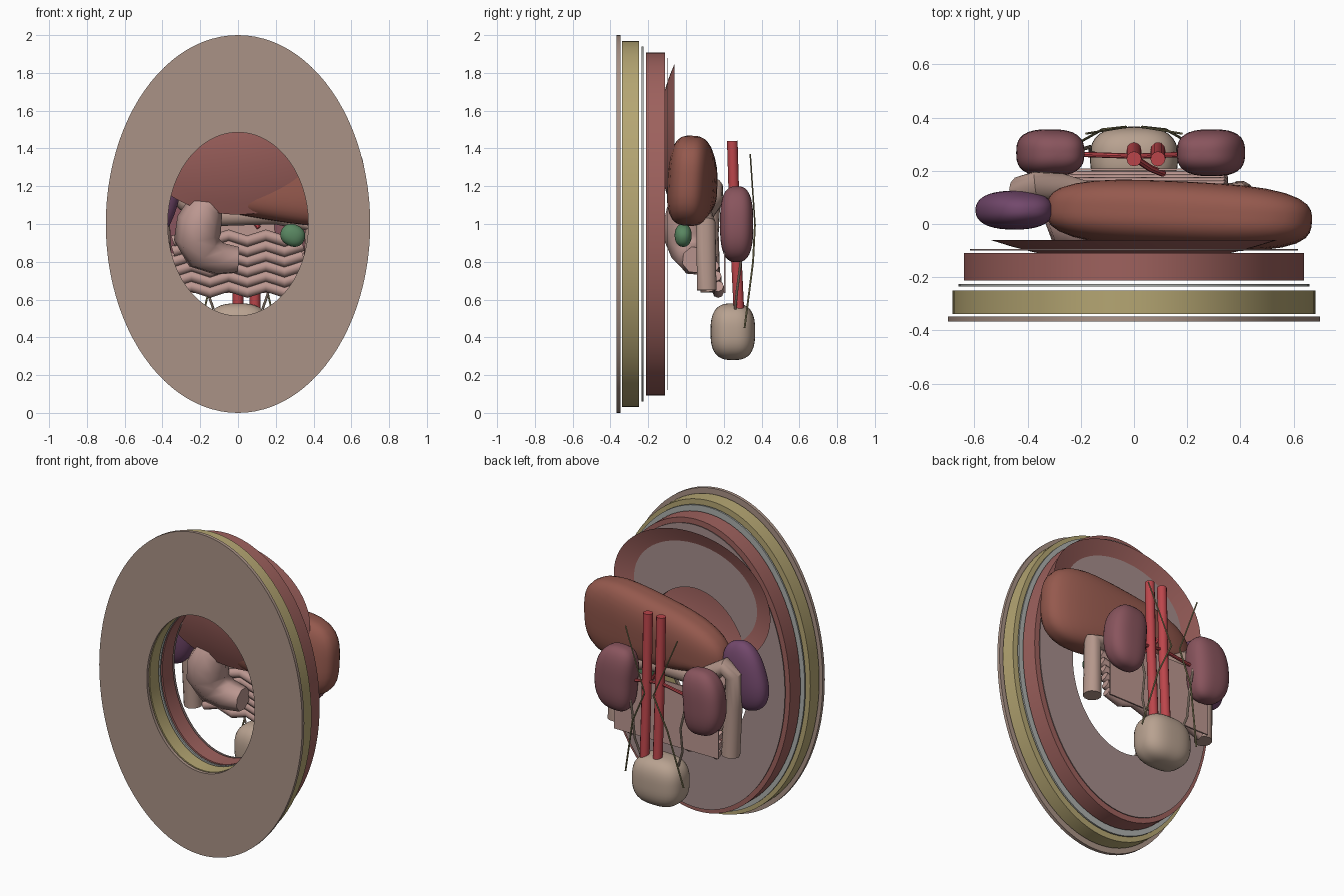
import bpy, bmesh, math
from mathutils import Vector, Matrix

if "Cube" in bpy.data.objects:
    bpy.data.objects.remove(bpy.data.objects["Cube"])

def mat(name, c):
    m = bpy.data.materials.new(name)
    m.diffuse_color = (*c, 1)
    m.use_nodes = True
    m.node_tree.nodes["Principled BSDF"].inputs["Base Color"].default_value = m.diffuse_color
    return m

SKIN = mat("skin", (.40, .29, .24)); FAT = mat("fat", (.46, .38, .17))
FASCIA = mat("fascia", (.42, .44, .42)); MUSCLE = mat("muscle", (.34, .12, .11))
LINING = mat("lining", (.38, .27, .26)); LIVER = mat("liver", (.30, .10, .075))
GUT = mat("gut", (.50, .31, .28)); COLON = mat("colon", (.46, .31, .26))
SPLEEN = mat("spleen", (.17, .065, .15)); KIDNEY = mat("kidney", (.25, .09, .11))
GALL = mat("gall", (.10, .24, .12)); VESSEL = mat("vessel", (.50, .06, .07))
BLADDER = mat("bladder", (.48, .36, .28)); NERVE = mat("nerve", (.30, .27, .13))

def add(name, bm, m, smooth=True):
    bmesh.ops.recalc_face_normals(bm, faces=bm.faces)
    me = bpy.data.meshes.new(name)
    bm.to_mesh(me); bm.free()
    ob = bpy.data.objects.new(name, me)
    bpy.context.collection.objects.link(ob)
    me.materials.append(m)
    if smooth:
        bpy.context.view_layer.objects.active = ob
        ob.select_set(True)
        bpy.ops.object.shade_smooth_by_angle(angle=math.radians(40))
        ob.select_set(False)
    return ob

def lathe(bm, rings, n=96, closed=False):
    # rings: (rx, rz, y, centre z)
    loops = [[bm.verts.new((rx * math.cos(2 * math.pi * i / n), y, cz + rz * math.sin(2 * math.pi * i / n)))
              for i in range(n)] for rx, rz, y, cz in rings]
    pairs = list(zip(loops, loops[1:])) + ([(loops[-1], loops[0])] if closed else [])
    for a, b in pairs:
        for i in range(n):
            bm.faces.new((a[i], a[(i + 1) % n], b[(i + 1) % n], b[i]))
    return loops

def wall(name, rx, rz, y0, y1, m):
    bm = bmesh.new()
    hx, hz = .372, .485
    lathe(bm, [(rx, rz, y0, 1), (rx, rz, y1, 1), (hx, hz, y1, 1), (hx, hz, y0, 1)], closed=True)
    add(name, bm, m)

def blob(name, c, r, m, n=2.0, rot=(0, 0, 0), warp=None):
    bm = bmesh.new()
    bmesh.ops.create_uvsphere(bm, u_segments=40, v_segments=24, radius=1)
    R = Matrix.Rotation(rot[2], 3, 'Z') @ Matrix.Rotation(rot[1], 3, 'Y') @ Matrix.Rotation(rot[0], 3, 'X')
    for v in bm.verts:
        p = v.co / sum(abs(k) ** n for k in v.co) ** (1 / n)
        if warp:
            p = Vector(warp(p))
        v.co = R @ Vector((p.x * r[0], p.y * r[1], p.z * r[2])) + Vector(c)
    return add(name, bm, m)

def tube(name, pts, rad, m, sides=2, smooth=True, radii=None):
    cu = bpy.data.curves.new(name, 'CURVE')
    cu.dimensions = '3D'
    cu.bevel_depth = rad
    cu.bevel_resolution = sides
    cu.use_fill_caps = True
    s = cu.splines.new('POLY')
    s.points.add(len(pts) - 1)
    for i, (p, q) in enumerate(zip(s.points, pts)):
        p.co = (*q, 1)
        p.radius = radii[i] if radii else 1
    tmp = bpy.data.objects.new(name + "_path", cu)
    bpy.context.collection.objects.link(tmp)
    me = bpy.data.meshes.new_from_object(tmp.evaluated_get(bpy.context.evaluated_depsgraph_get()))
    bpy.data.objects.remove(tmp)
    bm = bmesh.new()
    bm.from_mesh(me)
    return add(name, bm, m, smooth)

# Layers of the abdominal wall, front to back
wall("skin_layer", .70, 1.0, -.367, -.347, SKIN)
wall("fat_layer", .682, .968, -.338, -.25, FAT)
wall("fascia_layer", .66, .94, -.236, -.226, FASCIA)
wall("muscle_layer", .64, .908, -.213, -.11, MUSCLE)
wall("lining_layer", .616, .88, -.099, -.094, LINING)

# Diaphragm: shallow bowl opening to the back
bm = bmesh.new()
loops = lathe(bm, [(.54 * t, .40 * t, -.06 - .09 * (1 - t * t), 1.45) for t in (1, .85, .7, .5, .3, .1)])
bm.faces.new(loops[-1])
add("diaphragm", bm, MUSCLE)

# Liver: thick on +x, tapered towards -x
blob("liver", (.17, .035, 1.23), (.50, .125, .29), LIVER, 3.0, (math.radians(-3), 0, math.radians(-3)),
     lambda p: (p.x, p.y, p.z * (.86 + .14 * p.x) - .14 * (1 - p.x)) if p.z > 0
     else (p.x, p.y, p.z * (.86 + .14 * p.x) - .14 * (1 - p.x) + .28 * (1 - p.x) * -p.z))

# Gallbladder, spleen, bladder
blob("gallbladder", (.29, -.015, .94), (.066, .045, .058), GALL, 2.2, (0, math.radians(25), 0))
blob("spleen", (-.45, .052, 1.12), (.13, .073, .21), SPLEEN, 2.4, (0, math.radians(18), 0))
blob("bladder", (0, .248, .43), (.165, .118, .15), BLADDER, 2.8)

# Kidneys with a slight bean bend
for s, x, side in ((1, .283, "right"), (-1, -.308, "left")):
    blob("kidney_" + side, (x, .268, 1.0), (.125, .088, .20), KIDNEY, 2.8, (0, math.radians(-4 * s), 0),
         lambda p, s=s: (p.x - s * .18 * (p.z * p.z - .4), p.y, p.z))

# Stomach: faceted, bent, tapered tube
tube("stomach", [(-.12, .0, 1.15), (-.17, .0, 1.09), (-.205, .0, 1.01), (-.215, .01, .93), (-.18, .03, .85),
                 (-.10, .045, .815), (0, .05, .81)], .1, GUT, 2, False, [.5, 1.0, 1.2, 1.25, 1.1, .9, .72])

# Small intestine: stacked zigzag loops
for row in range(6):
    z = .925 - row * .054
    pts = [(-.345 + i * .0985, .11 + .012 * row, z + (.016 if i % 2 else -.016)) for i in range(8)]
    tube("small_intestine_%d" % (row + 1), pts, .03, GUT, 2, False)

# Mesentery sheet behind the intestine
bm = bmesh.new()
bmesh.ops.create_cube(bm, size=1, matrix=Matrix.Translation((-.01, .205, .83)) @ Matrix.Diagonal((.72, .008, .39, 1)))
add("mesentery", bm, GUT, False)

# Colon frame
tube("colon", [(.40, .11, .65), (.395, .105, 1.0), (.2, .085, 1.05), (-.1, .085, 1.04), (-.28, .14, 1.12),
               (-.37, .145, 1.19), (-.42, .13, 1.14), (-.41, .12, .95), (-.40, .13, .64)], .053, COLON, 4)

# Great vessels and a branch
for name, x in (("aorta", 0), ("vena_cava", .09)):
    tube(name, [(x, .245, 1.44), (x, .258, 1.0), (x, .28, .54)], .028, VESSEL, 4)
tube("artery_branch", [(0, .25, 1.12), (.06, .21, 1.05), (.11, .19, .98)], .013, VESSEL)
tube("renal_vessels", [(-.2, .262, 1.0), (0, .255, 1.03), (.2, .262, 1.0)], .01, VESSEL)

# Ureters and nerves, mirrored
for s, side in ((1, "right"), (-1, "left")):
    tube("ureter_" + side, [(s * .20, .28, .97), (s * .165, .29, .80), (s * .165, .27, .65), (s * .13, .26, .55)],
         .007, BLADDER)
    tube("nerve_" + side, [(s * .03, .365, 1.0), (s * .12, .355, .8), (s * .2, .31, .45)], .005, NERVE)
    tube("nerve_upper_" + side, [(s * .18, .34, 1.37), (s * .03, .365, 1.0)], .004, NERVE)
